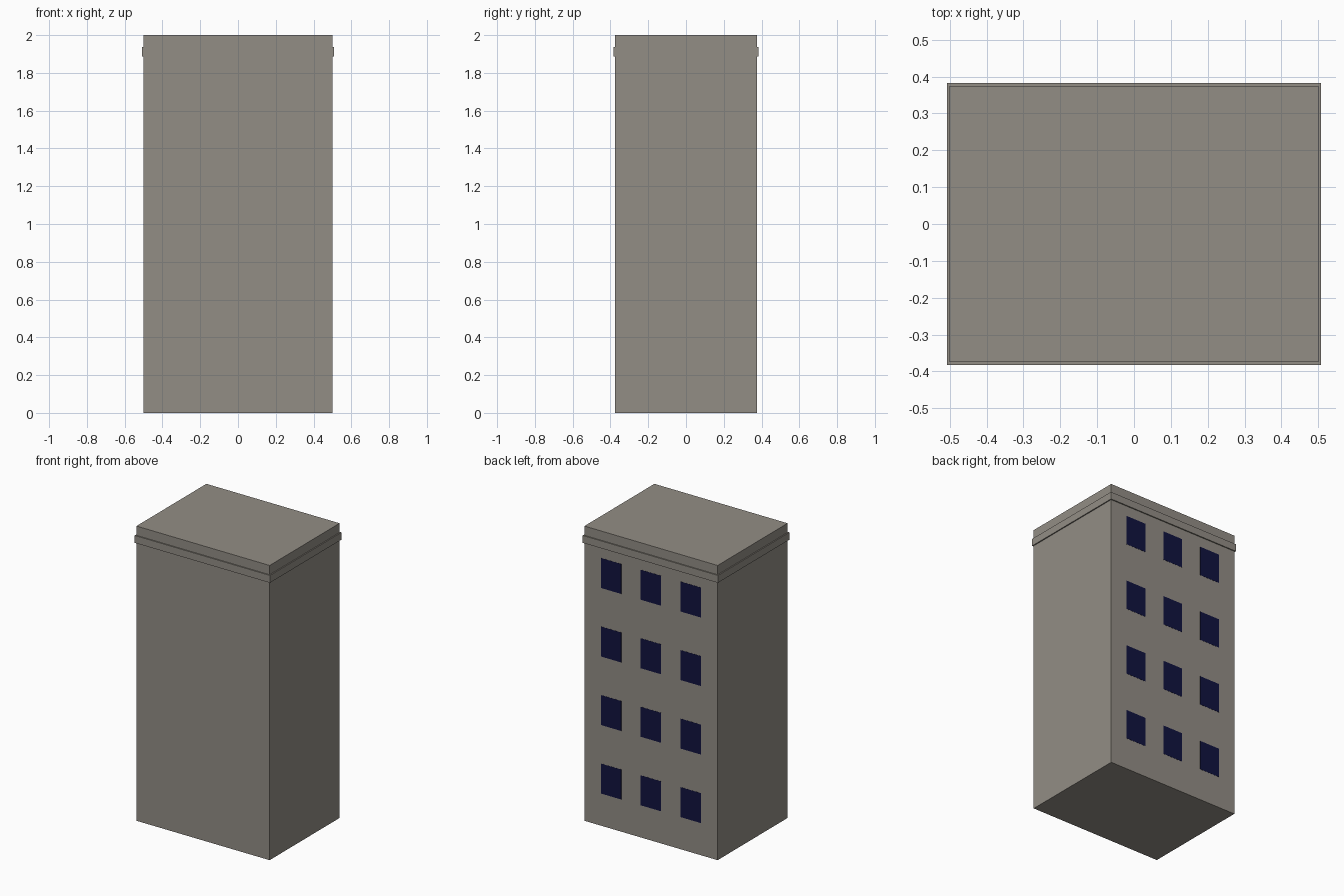
import bpy

if "Cube" in bpy.data.objects:
    bpy.data.objects.remove(bpy.data.objects["Cube"])


def material(name, rgb):
    mat = bpy.data.materials.new(name)
    mat.diffuse_color = (*rgb, 1.0)
    mat.use_nodes = True
    mat.node_tree.nodes["Principled BSDF"].inputs["Base Color"].default_value = mat.diffuse_color
    return mat


def box(name, size, centre, mat):
    bpy.ops.mesh.primitive_cube_add(size=1, location=centre)
    obj = bpy.context.object
    obj.name = name
    obj.scale = size
    bpy.ops.object.transform_apply(location=False, rotation=False, scale=True)
    obj.data.materials.append(mat)
    return obj


stone = material("stone", (0.29, 0.268, 0.235))
glass = material("dark_glass", (0.0055, 0.0065, 0.05))

# Main block and the thin band below the roof
box("building_block", (1.0, 0.75, 2.0), (0, 0, 1.0), stone)
box("cornice_band", (1.015, 0.765, 0.05), (0, 0, 1.912), stone)

# Back windows: thin panes almost flush with the wall, 4 floors of 3
for floor in range(4):
    for col in range(3):
        box(f"window_{floor + 1}_{col + 1}", (0.153, 0.004, 0.203),
            ((col - 1) * 0.3, 0.374, 0.32 + floor * 0.465), glass)
